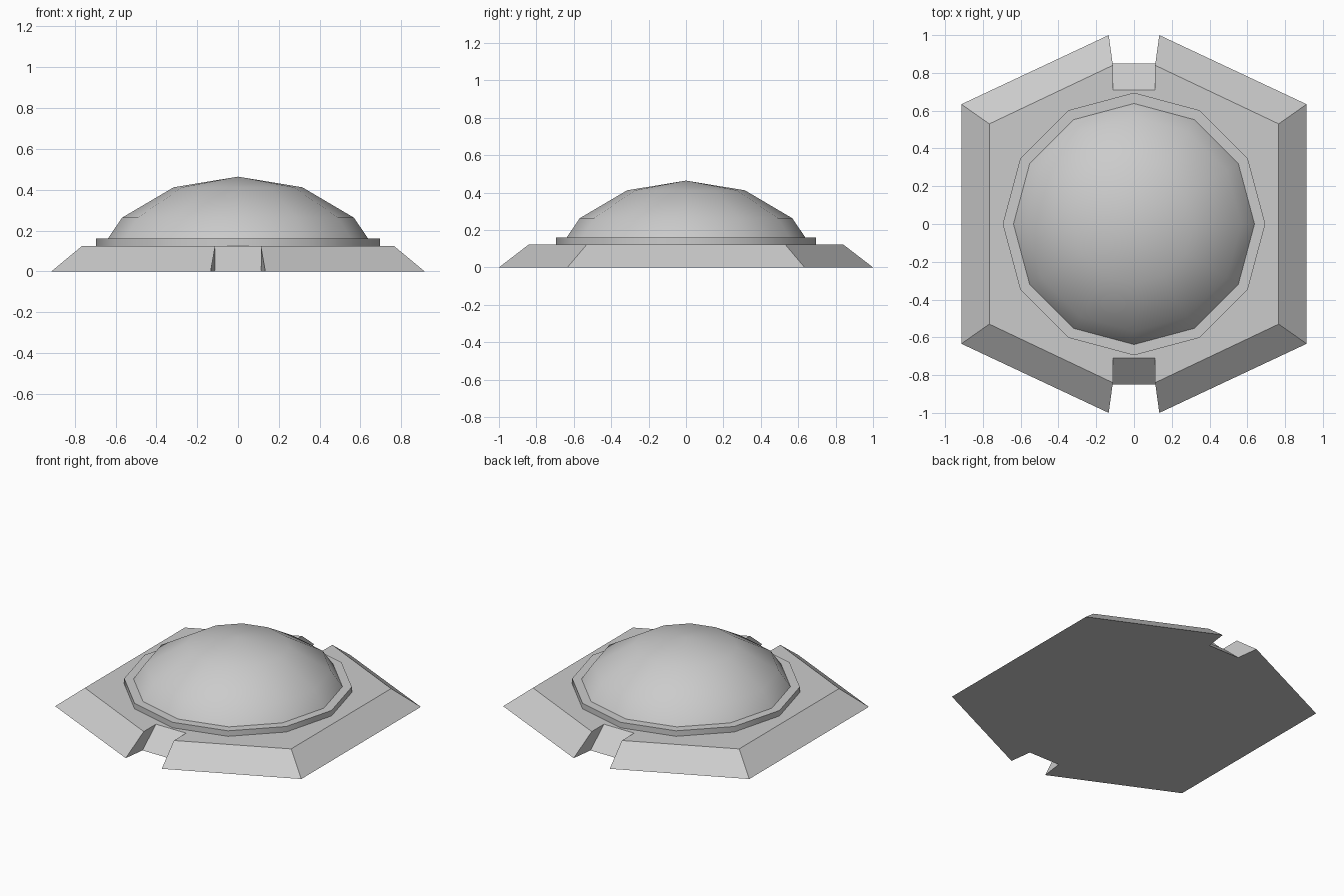
import bpy
import bmesh
from math import cos, sin, tau, radians

cube = bpy.data.objects.get("Cube")
if cube:
    bpy.data.objects.remove(cube, do_unlink=True)

# Single plain grey
grey = bpy.data.materials.new("plain_grey")
grey.use_nodes = True
color = (0.6, 0.6, 0.6, 1.0)
grey.diffuse_color = color
grey.node_tree.nodes["Principled BSDF"].inputs["Base Color"].default_value = color


def loft(name, rings, smooth_angle=None):
    """Bridge matching rings of points; a one-point ring closes to an apex."""
    bm = bmesh.new()
    loops = [[bm.verts.new(p) for p in ring] for ring in rings]
    for low, high in zip(loops, loops[1:]):
        n = len(low)
        for i in range(n):
            j = (i + 1) % n
            if len(high) == 1:
                bm.faces.new((low[i], low[j], high[0]))
            else:
                bm.faces.new((low[i], low[j], high[j], high[i]))
    bm.faces.new(loops[0][::-1])
    if len(loops[-1]) > 2:
        bm.faces.new(loops[-1])
    bmesh.ops.recalc_face_normals(bm, faces=bm.faces)
    mesh = bpy.data.meshes.new(name)
    bm.to_mesh(mesh)
    bm.free()
    mesh.materials.append(grey)
    obj = bpy.data.objects.new(name, mesh)
    bpy.context.collection.objects.link(obj)
    if smooth_angle:
        bpy.ops.object.select_all(action="DESELECT")
        obj.select_set(True)
        bpy.context.view_layer.objects.active = obj
        bpy.ops.object.shade_smooth_by_angle(angle=radians(smooth_angle))
    return obj


def mirrored_outline(quarter, z):
    """Mirror a quarter outline (running from +x towards +y) into a full loop."""
    half = quarter + [(-x, y) for x, y in reversed(quarter)]
    return [(x, y, z) for x, y in half + [(-x, -y) for x, y in half]]


def circle(radius, z, sides=12):
    if radius == 0:
        return [(0, 0, z)]
    return [(radius * cos(tau * i / sides), radius * sin(tau * i / sides), z)
            for i in range(sides)]


# Sloped hexagonal base; the notched outline forms the front and back ramps
base_bottom = [(0.914, 0.634), (0.134, 1.0), (0.114, 0.85)]
base_top = [(0.766, 0.53), (0.112, 0.84), (0.112, 0.71)]
loft("hexagonal_base", [mirrored_outline(base_bottom, 0),
                        mirrored_outline(base_top, 0.123)])

# Thin collar around the dome
loft("dome_collar", [circle(0.695, 0.123), circle(0.695, 0.16)], 40)

# Twelve-sided smooth dome
dome_profile = [(0.638, 0.16), (0.568, 0.263), (0.315, 0.412), (0, 0.464)]
loft("dome", [circle(r, z) for r, z in dome_profile], 40)
